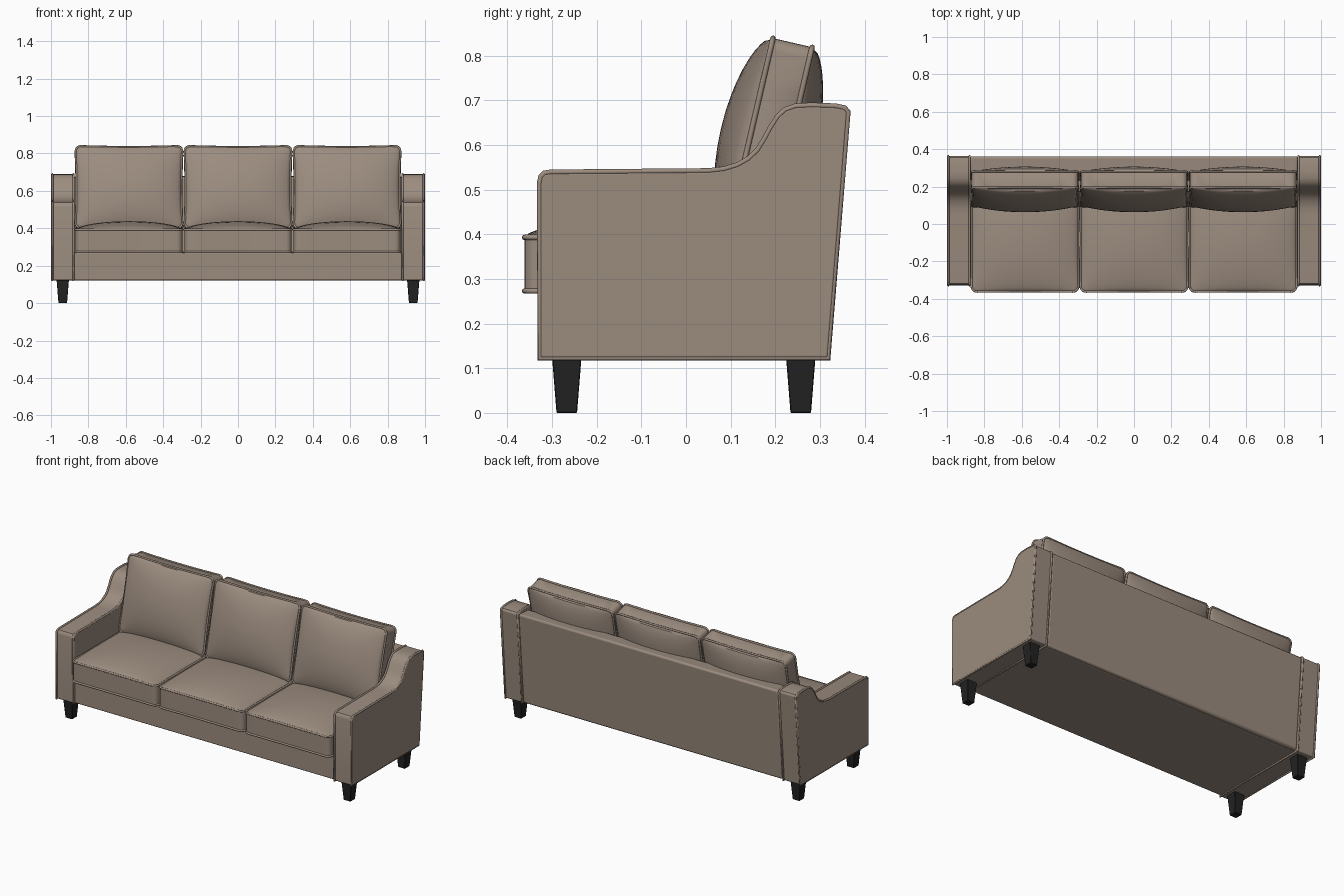
import bpy, bmesh, math
from mathutils import Matrix, Vector

if "Cube" in bpy.data.objects:
    bpy.data.objects.remove(bpy.data.objects["Cube"])


def material(name, rgb):
    m = bpy.data.materials.new(name)
    m.diffuse_color = (*rgb, 1)
    m.use_nodes = True
    m.node_tree.nodes["Principled BSDF"].inputs["Base Color"].default_value = m.diffuse_color
    return m


FABRIC = material("taupe fabric", (0.33, 0.262, 0.212))
BLACK = material("black wood", (0.016, 0.016, 0.016))


def finish(bm, name, mat, matrix=Matrix(), bevel=0, segments=3):
    bmesh.ops.recalc_face_normals(bm, faces=bm.faces)
    me = bpy.data.meshes.new(name)
    bm.to_mesh(me)
    bm.free()
    me.materials.append(mat)
    ob = bpy.data.objects.new(name, me)
    bpy.context.collection.objects.link(ob)
    ob.matrix_world = matrix
    activate(ob)
    bpy.ops.object.shade_smooth_by_angle(angle=math.radians(35))
    if bevel:
        mod = ob.modifiers.new("soft edge", 'BEVEL')
        mod.width, mod.segments = bevel, segments
        mod.limit_method, mod.angle_limit = 'ANGLE', math.radians(40)
    return ob


def activate(ob):
    bpy.ops.object.select_all(action='DESELECT')
    ob.select_set(True)
    bpy.context.view_layer.objects.active = ob


def piping(name, points, matrix=Matrix(), radius=0.006):
    cu = bpy.data.curves.new(name, 'CURVE')
    cu.dimensions = '3D'
    cu.bevel_depth, cu.bevel_resolution = radius, 2
    sp = cu.splines.new('POLY')
    sp.points.add(len(points) - 1)
    for p, co in zip(sp.points, points):
        p.co = (*co, 1)
    sp.use_cyclic_u = True
    cu.materials.append(FABRIC)
    ob = bpy.data.objects.new(name, cu)
    bpy.context.collection.objects.link(ob)
    ob.matrix_world = matrix
    activate(ob)
    bpy.ops.object.convert(target='MESH')
    bpy.ops.object.shade_smooth_by_angle(angle=math.radians(60))


def extrude_profile(name, profile, x0, x1, bevel):
    """Side profile of (y, z) points extruded along x."""
    bm = bmesh.new()
    f = bm.faces.new([bm.verts.new((x0, y, z)) for y, z in profile])
    new = bmesh.ops.extrude_face_region(bm, geom=[f])["geom"]
    bmesh.ops.translate(bm, vec=(x1 - x0, 0, 0),
                        verts=[v for v in new if isinstance(v, bmesh.types.BMVert)])
    return finish(bm, name, FABRIC, bevel=bevel)


def outline(hw, hh, r=0.03, pinch=0.006):
    """Rounded rectangle whose edges bow slightly inwards."""
    pts = []
    corners = [(1, 1), (-1, 1), (-1, -1), (1, -1)]
    for i, (sx, sy) in enumerate(corners):
        arc = [(sx * (hw - r) + r * math.cos(a), sy * (hh - r) + r * math.sin(a))
               for a in (math.pi / 2 * (i + k / 5) for k in range(6))]
        pts += arc
        nx, ny = corners[(i + 1) % 4]
        a = math.pi / 2 * (i + 1)
        end = (nx * (hw - r) + r * math.cos(a), ny * (hh - r) + r * math.sin(a))
        pts += [tuple(Vector(arc[-1]).lerp(Vector(end), k / 10)) for k in range(1, 10)]
    return [(x - math.copysign(pinch, x) * (x / hw) ** 2 * (1 - (y / hh) ** 2),
             y - math.copysign(pinch, y) * (y / hh) ** 2 * (1 - (x / hw) ** 2)) for x, y in pts]


def cushion(name, hw, hh, t, crown_top, crown_bottom, matrix, pinch):
    """Boxed cushion with puffed faces and piping along both seams."""
    out = outline(hw, hh, pinch=pinch)
    n = len(out)
    bm = bmesh.new()
    rims = []
    for side, crown in ((1, crown_top), (-1, crown_bottom)):
        rings = []
        for s in (1, 0.975, 0.93, 0.86, 0.77, 0.65, 0.5, 0.35, 0.18):
            ring = []
            for x, y in out:
                x, y = x * s, y * s
                f = max(0, (1 - (x / hw) ** 2) * (1 - (y / hh) ** 2)) ** 0.6
                h = crown * f if s < 1 else 0
                ring.append(bm.verts.new((x, y, side * (t / 2 + h))))
            rings.append(ring)
        for a, b in zip(rings, rings[1:]):
            for i in range(n):
                bm.faces.new((a[i], a[(i + 1) % n], b[(i + 1) % n], b[i]))
        centre = bm.verts.new((0, 0, side * (t / 2 + crown)))
        for i in range(n):
            bm.faces.new((rings[-1][i], rings[-1][(i + 1) % n], centre))
        rims.append(rings[0])
        piping(name + "_piping", [(x, y, side * t / 2) for x, y in out], matrix)
    a, b = rims
    for i in range(n):
        bm.faces.new((a[i], a[(i + 1) % n], b[(i + 1) % n], b[i]))
    finish(bm, name, FABRIC, matrix)


# Arms: scooped side profile with piping on both edges
arm_profile = [(-0.328, 0.122), (-0.328, 0.515), (-0.325, 0.529), (-0.317, 0.537), (-0.303, 0.539),
               (0.05, 0.542), (0.085, 0.546), (0.115, 0.555), (0.14, 0.569), (0.16, 0.588),
               (0.175, 0.612), (0.19, 0.64), (0.205, 0.663), (0.222, 0.679), (0.245, 0.687),
               (0.28, 0.689), (0.335, 0.687), (0.355, 0.683), (0.363, 0.674), (0.319, 0.122)]
for sx, side in ((-1, "left"), (1, "right")):
    extrude_profile(side + "_arm", arm_profile, sx * 0.874, sx * 0.998, 0.006)
    for x in (0.88, 0.993):
        piping(side + "_arm_piping", [(sx * x, y, z) for y, z in arm_profile])

# Base rail and leaning back
extrude_profile("base", [(-0.32, 0.122), (-0.32, 0.27), (0.3, 0.27), (0.3, 0.122)],
                -0.876, 0.876, 0.006)
extrude_profile("back", [(0.22, 0.13), (0.27, 0.675), (0.363, 0.68), (0.319, 0.122)],
                -0.876, 0.876, 0.012)

# Three seat cushions and three leaning back cushions
tilt = Matrix.Rotation(math.radians(77), 4, 'X')
for i in (-1, 0, 1):
    x = i * 0.583
    cushion("seat_cushion", 0.286, 0.28, 0.12, 0.045, 0.0,
            Matrix.Translation((x, -0.082, 0.333)), 0.002)
    cushion("back_cushion", 0.286, 0.226, 0.09, 0.068, 0.06,
            Matrix.Translation((x, 0.188, 0.61)) @ tilt, 0.006)

# Tapered square legs
for sx in (-1, 1):
    for y, name in ((-0.267, "front_leg"), (0.257, "back_leg")):
        bm = bmesh.new()
        bmesh.ops.create_cube(bm, size=1)
        for v in bm.verts:
            w = 0.066 if v.co.z > 0 else 0.046
            v.co = (sx * 0.937 + v.co.x * w, y + v.co.y * w, 0.125 if v.co.z > 0 else 0)
        finish(bm, name, BLACK, bevel=0.002, segments=1)
